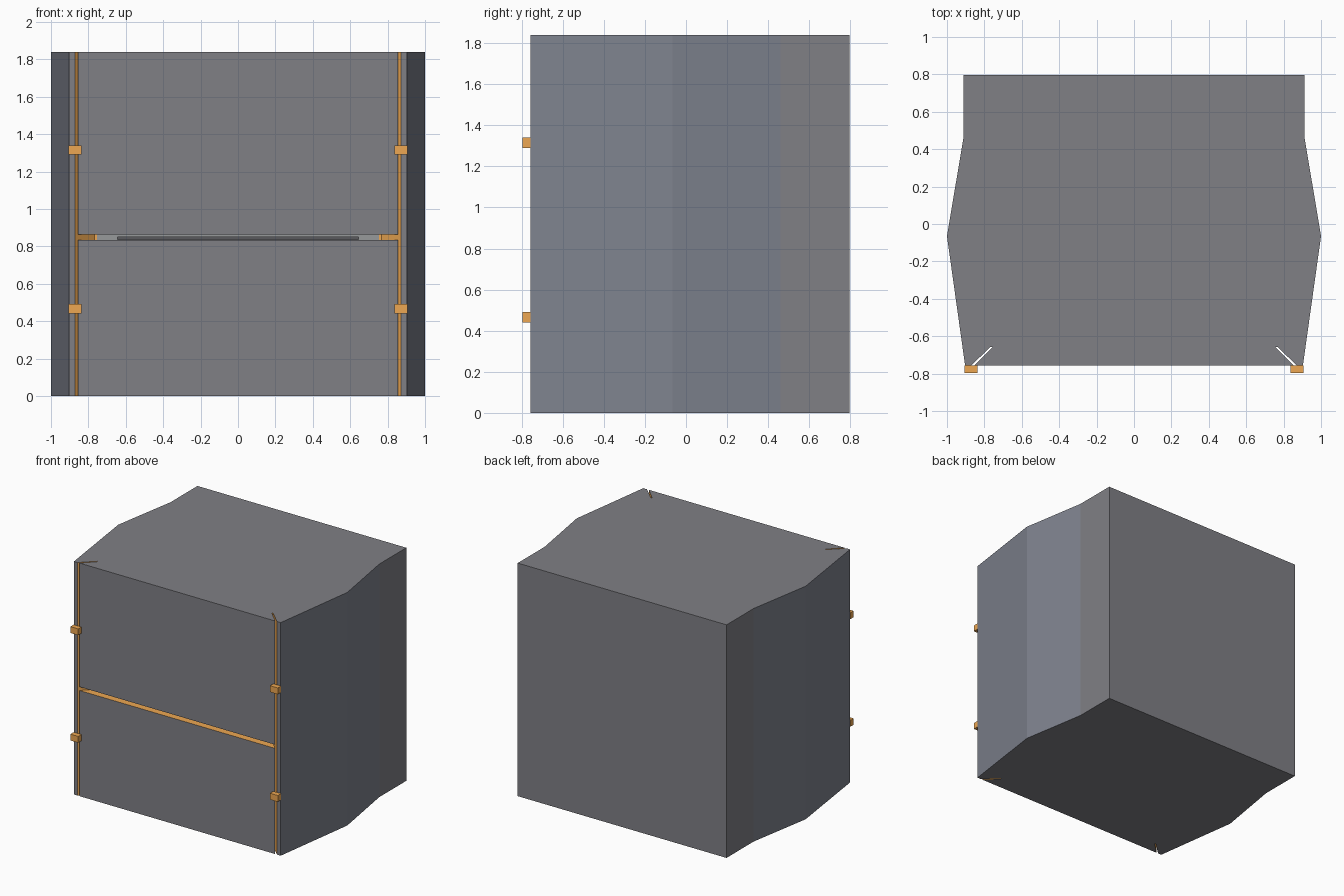
import bpy
import bmesh

if "Cube" in bpy.data.objects:
    bpy.data.objects.remove(bpy.data.objects["Cube"])

HEIGHT = 1.84
FRONT = -0.757
BACK = 0.797


def material(name, colour):
    mat = bpy.data.materials.new(name)
    mat.diffuse_color = colour
    mat.use_nodes = True
    mat.node_tree.nodes["Principled BSDF"].inputs["Base Color"].default_value = mat.diffuse_color
    return mat


grey = material("grey", (0.215, 0.215, 0.235, 1))
blue_grey = material("blue_grey", (0.21, 0.225, 0.27, 1))
light_grey = material("light_grey", (0.31, 0.32, 0.33, 1))
dark_grey = material("dark_grey", (0.10, 0.10, 0.11, 1))
orange = material("orange", (0.85, 0.39, 0.085, 1))


def prism(name, outline, z0, z1, mat):
    """Extrude a plan outline from z0 to z1."""
    bm = bmesh.new()
    face = bm.faces.new([bm.verts.new((x, y, z0)) for x, y in outline])
    out = bmesh.ops.extrude_face_region(bm, geom=[face])
    verts = [v for v in out["geom"] if isinstance(v, bmesh.types.BMVert)]
    bmesh.ops.translate(bm, verts=verts, vec=(0, 0, z1 - z0))
    bmesh.ops.recalc_face_normals(bm, faces=bm.faces)
    mesh = bpy.data.meshes.new(name)
    bm.to_mesh(mesh)
    bm.free()
    mesh.materials.append(mat)
    obj = bpy.data.objects.new(name, mesh)
    bpy.context.collection.objects.link(obj)
    return obj


def box(name, x0, x1, y0, y1, z0, z1, mat):
    return prism(name, [(x0, y0), (x1, y0), (x1, y1), (x0, y1)], z0, z1, mat)


def paint(obj, mat, test):
    """Give the faces that pass the test another material."""
    obj.data.materials.append(mat)
    for poly in obj.data.polygons:
        if test(poly):
            poly.material_index = len(obj.data.materials) - 1


def carve(target, cutter):
    """Cut a slot, giving its walls the cutter's material."""
    mod = target.modifiers.new("cut", 'BOOLEAN')
    mod.operation = 'DIFFERENCE'
    mod.solver = 'EXACT'
    mod.material_mode = 'TRANSFER'
    mod.object = cutter
    bpy.context.view_layer.objects.active = target
    bpy.ops.object.modifier_apply(modifier=mod.name)
    bpy.data.objects.remove(cutter)


# Cabinet body with bowed sides, slightly bluer on the bows
side = [(0.903, FRONT), (1.0, -0.065), (0.912, 0.46), (0.912, BACK)]
body = prism("cabinet_body", side + [(-x, y) for x, y in reversed(side)],
             0, HEIGHT, grey)
paint(body, blue_grey, lambda p: abs(p.normal.x) > 0.9 and p.center.y < 0.4)

# Diagonal corner slots running the full height
slot = [(0.892, FRONT - 0.02), (0.875, FRONT - 0.02), (0.755, -0.657), (0.767, -0.657)]
for s in (-1, 1):
    carve(body, prism("corner_slot", [(s * x, y) for x, y in slot],
                      -0.1, HEIGHT + 0.1, orange))

# Horizontal gap between the two front panels
gap = [(-0.882, FRONT - 0.02), (0.882, FRONT - 0.02), (0.757, -0.657), (-0.757, -0.657)]
gap_cutter = prism("panel_gap", gap, 0.834, 0.863, orange)
paint(gap_cutter, light_grey, lambda p: p.normal.y > 0.9)
carve(body, gap_cutter)

# Narrow dark recess at the back of the gap
carve(body, box("gap_recess", -0.645, 0.645, -0.70, -0.60, 0.837, 0.849, dark_grey))

# Hinge tabs on the front corners
for s, label in ((-1, "left"), (1, "right")):
    for z, level in ((0.466, "lower"), (1.315, "upper")):
        x0, x1 = sorted((s * 0.838, s * 0.906))
        box(f"{level}_{label}_hinge", x0, x1, -0.797, FRONT, z - 0.025, z + 0.025, orange)
